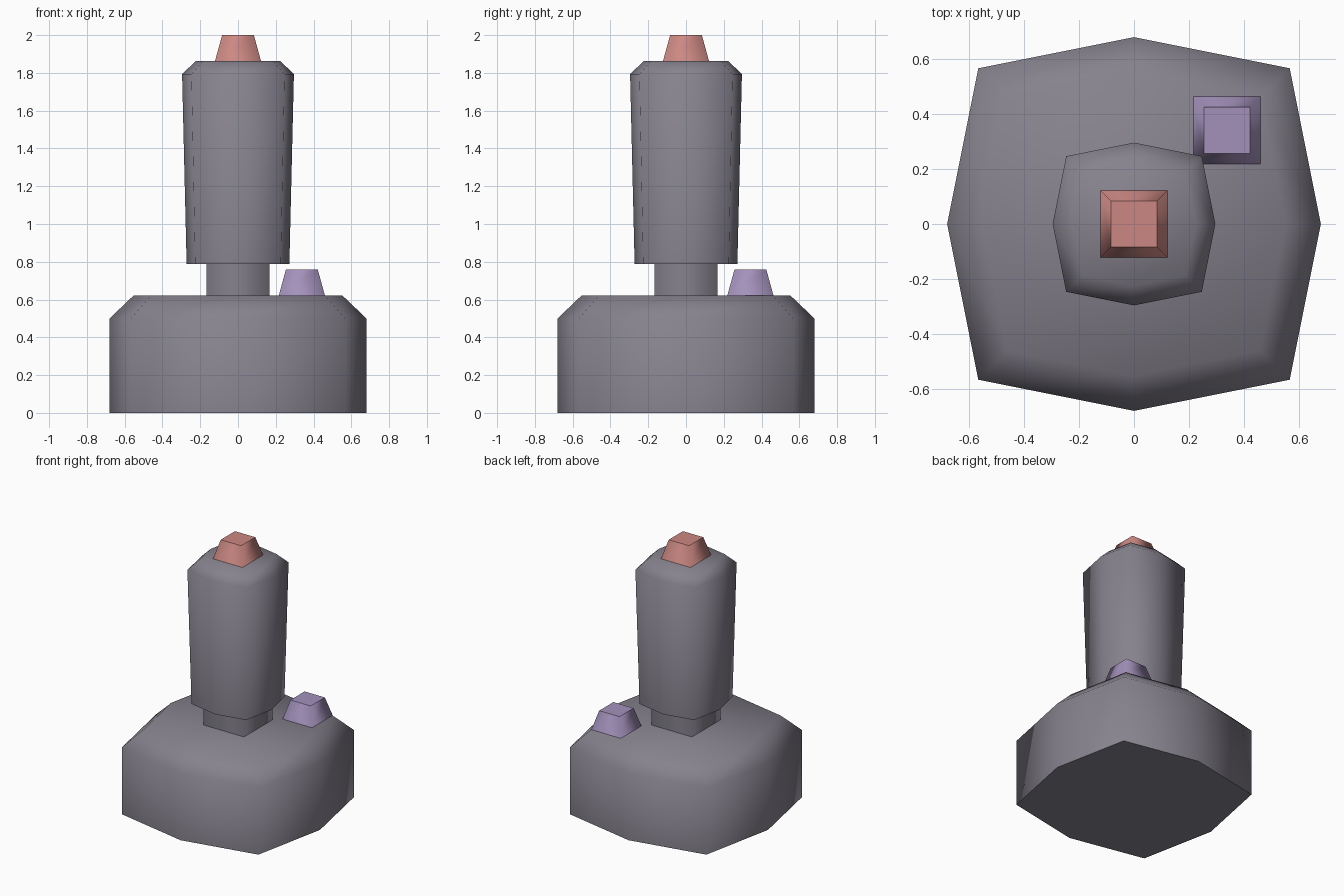
import bpy
import bmesh

cube = bpy.data.objects.get("Cube")
if cube:
    bpy.data.objects.remove(cube, do_unlink=True)


def material(name, rgb):
    mat = bpy.data.materials.new(name)
    mat.use_nodes = True
    mat.diffuse_color = (*rgb, 1)
    mat.node_tree.nodes["Principled BSDF"].inputs["Base Color"].default_value = (*rgb, 1)
    return mat


grey = material("warm grey", (0.24, 0.225, 0.27))
red = material("soft red", (0.6, 0.245, 0.225))
purple = material("soft purple", (0.37, 0.285, 0.50))


def square(r):
    return [(r, r), (-r, r), (-r, -r), (r, -r)]


def bulged_square(r):
    # Square whose side midpoints are pushed out to r
    c = r * 0.833
    return [(c, c), (0, r), (-c, c), (-r, 0), (-c, -c), (0, -r), (c, -c), (r, 0)]


def loft(name, outline, levels, mat, centre=(0, 0), sharp_top=True):
    """Stack outlines at (radius, height) levels, smooth sides, sharp caps."""
    bm = bmesh.new()
    rings = [[bm.verts.new((x + centre[0], y + centre[1], z)) for x, y in outline(r)]
             for r, z in levels]
    count = len(rings[0])
    for low, high in zip(rings, rings[1:]):
        for i in range(count):
            j = (i + 1) % count
            bm.faces.new((low[i], low[j], high[j], high[i]))
    bottom = bm.faces.new(rings[0][::-1])
    top = bm.faces.new(rings[-1])
    for face in bm.faces:
        face.smooth = True
    for edge in bottom.edges:
        edge.smooth = False
    for edge in top.edges:
        edge.smooth = not sharp_top
    mesh = bpy.data.meshes.new(name)
    bm.to_mesh(mesh)
    bm.free()
    mesh.materials.append(mat)
    obj = bpy.data.objects.new(name, mesh)
    bpy.context.collection.objects.link(obj)
    return obj


# Heavy base with a chamfered top
loft("base", bulged_square, [(0.68, 0), (0.68, 0.5), (0.552, 0.622)], grey, sharp_top=False)

# Square neck between base and grip
loft("neck", square, [(0.167, 0.622), (0.167, 0.787)], grey)

# Grip widening upwards, chamfered at the top
loft("grip", bulged_square, [(0.272, 0.787), (0.296, 1.793), (0.225, 1.862)], grey, sharp_top=False)

# Tapered buttons on the grip and on the base
loft("grip_button", square, [(0.122, 1.862), (0.084, 2.0)], red)
loft("base_button", square, [(0.122, 0.622), (0.084, 0.76)], purple, centre=(0.338, 0.341))
